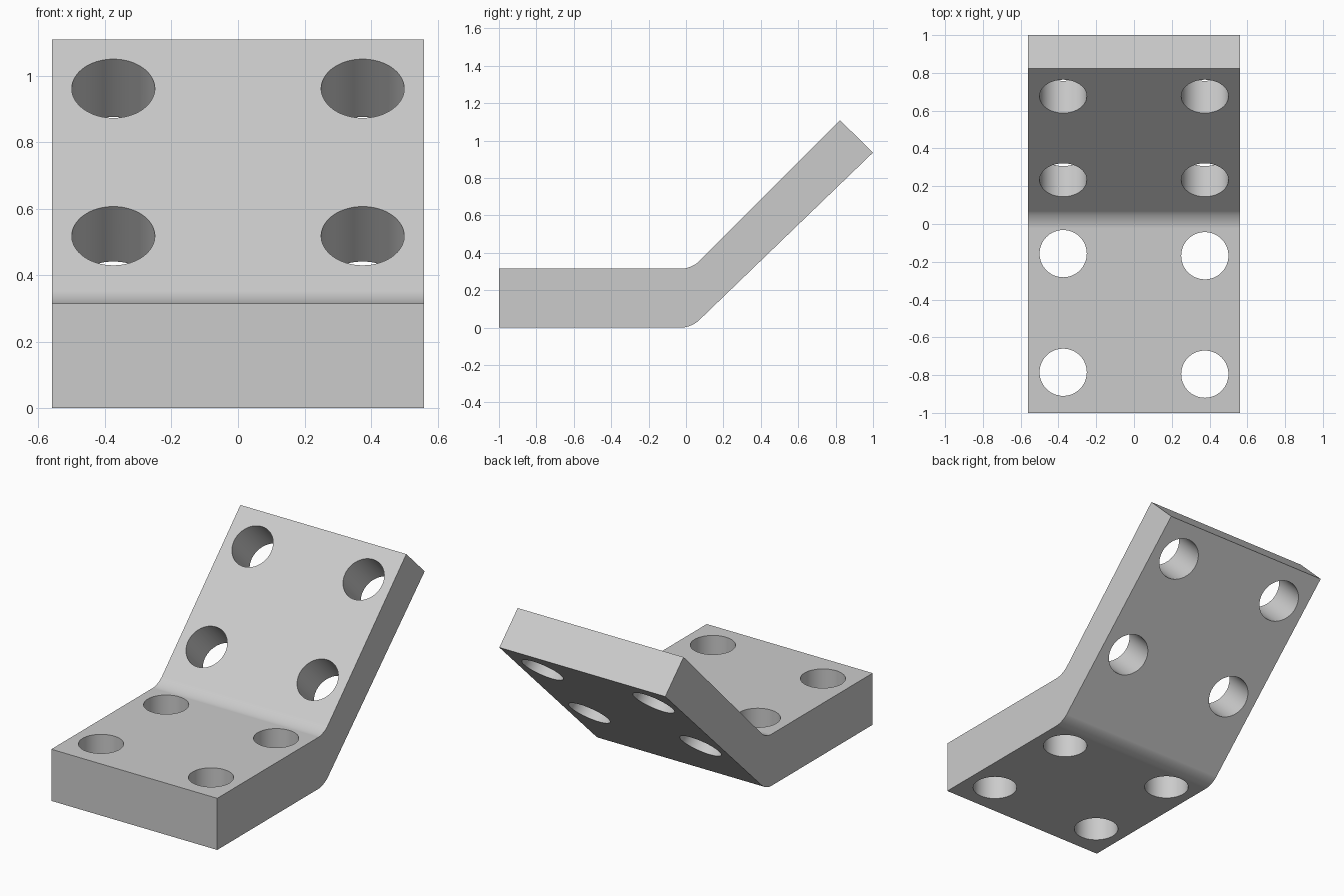
import bpy
import bmesh
import math
from mathutils import Matrix, Vector

cube = bpy.data.objects.get("Cube")
if cube:
    bpy.data.objects.remove(cube, do_unlink=True)

HALF_WIDTH = 0.56
HOLE_RADIUS = 0.125

grey = bpy.data.materials.new("light grey")
grey.use_nodes = True
colour = (0.6, 0.6, 0.6, 1)
grey.diffuse_color = colour
grey.node_tree.nodes["Principled BSDF"].inputs["Base Color"].default_value = colour


def make_object(name, bm):
    mesh = bpy.data.meshes.new(name)
    bmesh.ops.recalc_face_normals(bm, faces=bm.faces)
    bm.to_mesh(mesh)
    bm.free()
    mesh.materials.append(grey)
    obj = bpy.data.objects.new(name, mesh)
    bpy.context.collection.objects.link(obj)
    return obj


# Bent plate: side profile (y, z) extruded across the width, bend rounded
profile = [(-1, 0), (0.029, 0), (1, 0.936), (0.823, 1.109), (0.03, 0.315), (-1, 0.315)]
bm = bmesh.new()
outline = [bm.verts.new((-HALF_WIDTH, y, z)) for y, z in profile]
side = bm.faces.new(outline)
extruded = bmesh.ops.extrude_face_region(bm, geom=[side])["geom"]
moved = [v for v in extruded if isinstance(v, bmesh.types.BMVert)]
bmesh.ops.translate(bm, verts=moved, vec=(2 * HALF_WIDTH, 0, 0))
bends = [e for e in bm.edges
         if all(abs(v.co.y - 0.03) < 0.01 for v in e.verts)]
bmesh.ops.bevel(bm, geom=bends, offset=0.053, segments=10, profile=0.5, affect='EDGES')
plate = make_object("bent_plate", bm)

# Bolt hole cutters: base holes go straight down, the others square to the slope
holes = []
for x, base_rows in ((-0.375, (-0.157, -0.785)), (0.375, (-0.168, -0.795))):
    holes += [(Vector((x, y, 0.16)), 0) for y in base_rows]
    holes += [(Vector((x, y, y + 0.285)), math.radians(45)) for y in (0.233, 0.676)]

bm = bmesh.new()
for centre, tilt in holes:
    bmesh.ops.create_cone(
        bm, cap_ends=True, segments=64, radius1=HOLE_RADIUS, radius2=HOLE_RADIUS,
        depth=0.6 if tilt else 0.5,
        matrix=Matrix.Translation(centre) @ Matrix.Rotation(tilt, 4, 'X'))
cutter = make_object("hole_cutters", bm)
cutter.hide_render = True

# Cut the holes, then remove the helper
cut = plate.modifiers.new("bolt_holes", 'BOOLEAN')
cut.operation = 'DIFFERENCE'
cut.solver = 'EXACT'
cut.object = cutter
bpy.ops.object.select_all(action='DESELECT')
plate.select_set(True)
bpy.context.view_layer.objects.active = plate
bpy.ops.object.modifier_apply(modifier=cut.name)
bpy.data.objects.remove(cutter, do_unlink=True)

# Smooth bend and hole walls, crisp rims and flat faces
bpy.ops.object.shade_smooth_by_angle(angle=math.radians(30))
weighted = plate.modifiers.new("flat_faces", 'WEIGHTED_NORMAL')
weighted.keep_sharp = True
